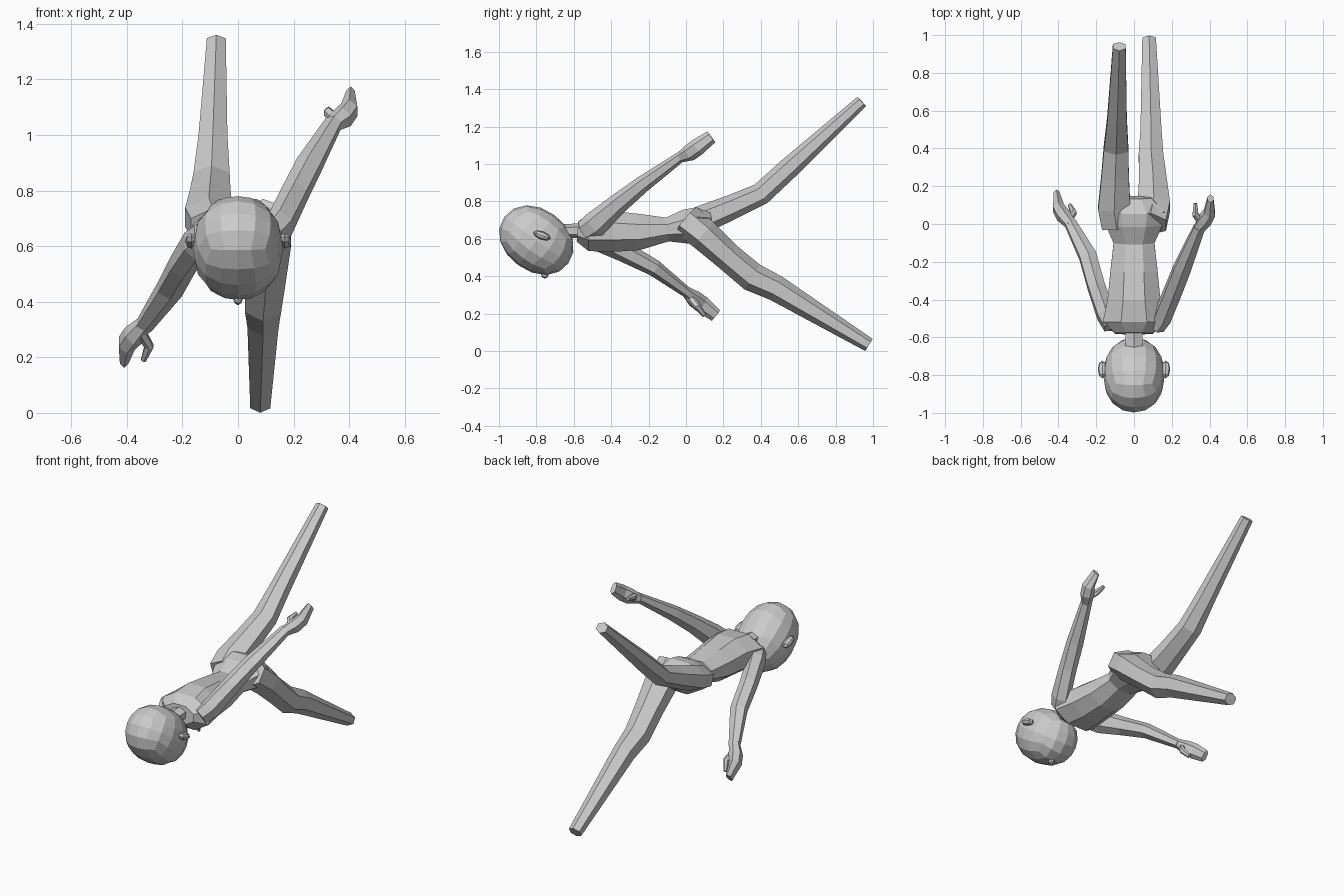
import bpy, bmesh, math
from mathutils import Vector, Matrix


def finish(name, bm):
    bmesh.ops.recalc_face_normals(bm, faces=bm.faces)
    me = bpy.data.meshes.new(name)
    bm.to_mesh(me)
    bm.free()
    ob = bpy.data.objects.new(name, me)
    bpy.context.collection.objects.link(ob)
    return ob


def loft(name, path, sides=6, start=90):
    """Skin polygon rings along a path of (x, y, z, half width, half height)."""
    bm = bmesh.new()
    pts = [Vector(p[:3]) for p in path]
    angles = [math.radians(start + 360 * k / sides) for k in range(sides)]
    wide = max(abs(math.cos(a)) for a in angles)
    high = max(abs(math.sin(a)) for a in angles)
    rings = []
    for i, p in enumerate(path):
        t = Vector()
        if i:
            t += (pts[i] - pts[i - 1]).normalized()
        if i < len(pts) - 1:
            t += (pts[i + 1] - pts[i]).normalized()
        t.normalize()
        side = Vector((1, 0, 0))
        side = (side - t * side.dot(t)).normalized()
        up = side.cross(t)
        rings.append([bm.verts.new(pts[i] + side * p[3] * math.cos(a) / wide
                                   + up * p[4] * math.sin(a) / high) for a in angles])
    for a, b in zip(rings, rings[1:]):
        for k in range(sides):
            j = (k + 1) % sides
            bm.faces.new((a[k], a[j], b[j], b[k]))
    bm.faces.new(rings[0])
    bm.faces.new(rings[-1])
    return finish(name, bm)


def blob(name, loc, radii, tilt, cuts=3, power=2.0):
    """Rounded cube-grid ball, scaled and tilted about x."""
    bm = bmesh.new()
    bmesh.ops.create_cube(bm, size=2)
    bmesh.ops.subdivide_edges(bm, edges=bm.edges[:], cuts=cuts, use_grid_fill=True)
    rot = Matrix.Rotation(math.radians(tilt), 3, 'X')
    for v in bm.verts:
        q = Vector([math.tan(c * math.pi / 4) for c in v.co])
        q /= sum(abs(c) ** power for c in q) ** (1 / power)
        v.co = rot @ Vector([c * r for c, r in zip(q, radii)]) + Vector(loc)
    return finish(name, bm)


# head, ears, nose
blob("head", (0, -.80, .593), (.163, .211, .165), -36, 3, 2.15)
for s, side in ((1, "right"), (-1, "left")):
    blob("ear_" + side, (s * .168, -.77, .618), (.024, .05, .022), -20, 1)
blob("nose", (0, -.755, .415), (.018, .022, .028), 0, 1)

# neck and torso
loft("neck", [(0, -.70, .64, .045, .038), (0, -.54, .645, .045, .038)])
loft("torso", [(0, -.58, .640, .10, .055), (0, -.52, .635, .165, .10),
               (0, -.40, .640, .140, .11), (0, -.25, .637, .125, .097),
               (0, -.10, .650, .108, .064), (0, .00, .665, .150, .092),
               (0, .07, .680, .165, .09), (0, .14, .690, .09, .05)],
     sides=8, start=22.5)

# raised leg and lowered leg
loft("leg_raised", [(-.09, -.01, .67, .08, .07), (-.105, .09, .705, .085, .075),
                    (-.10, .25, .772, .073, .066), (-.095, .40, .84, .065, .060),
                    (-.09, .55, .978, .052, .057), (-.078, .94, 1.335, .034, .034)])
loft("leg_lowered", [(.09, .00, .70, .08, .09), (.105, .095, .622, .085, .085),
                     (.10, .22, .508, .073, .076), (.09, .355, .395, .065, .078),
                     (.09, .48, .337, .056, .070), (.080, .978, .033, .036, .038)])

# arms
loft("arm_raised", [(.12, -.54, .64, .04, .06), (.15, -.49, .675, .045, .07),
                    (.205, -.36, .79, .045, .055), (.255, -.235, .89, .045, .045),
                    (.345, -.02, 1.045, .03, .028)])
loft("arm_lowered", [(-.12, -.54, .64, .04, .06), (-.15, -.48, .61, .045, .07),
                     (-.20, -.33, .53, .045, .055), (-.245, -.17, .445, .045, .045),
                     (-.34, .01, .31, .03, .028)])

# hands with thumbs
loft("hand_raised", [(.34, -.03, 1.035, .028, .028), (.375, .02, 1.06, .035, .045),
                     (.40, .06, 1.09, .03, .046), (.405, .135, 1.145, .015, .036)])
loft("thumb_raised", [(.36, .00, 1.05, .018, .022), (.325, .05, 1.08, .016, .02),
                      (.325, .11, 1.09, .009, .012)])
loft("hand_lowered", [(-.335, .0, .32, .028, .028), (-.375, .045, .28, .035, .045),
                      (-.40, .085, .25, .03, .046), (-.41, .16, .19, .015, .036)])
loft("thumb_lowered", [(-.35, .02, .29, .018, .022), (-.32, .06, .24, .016, .02),
                       (-.34, .10, .19, .009, .012)])
